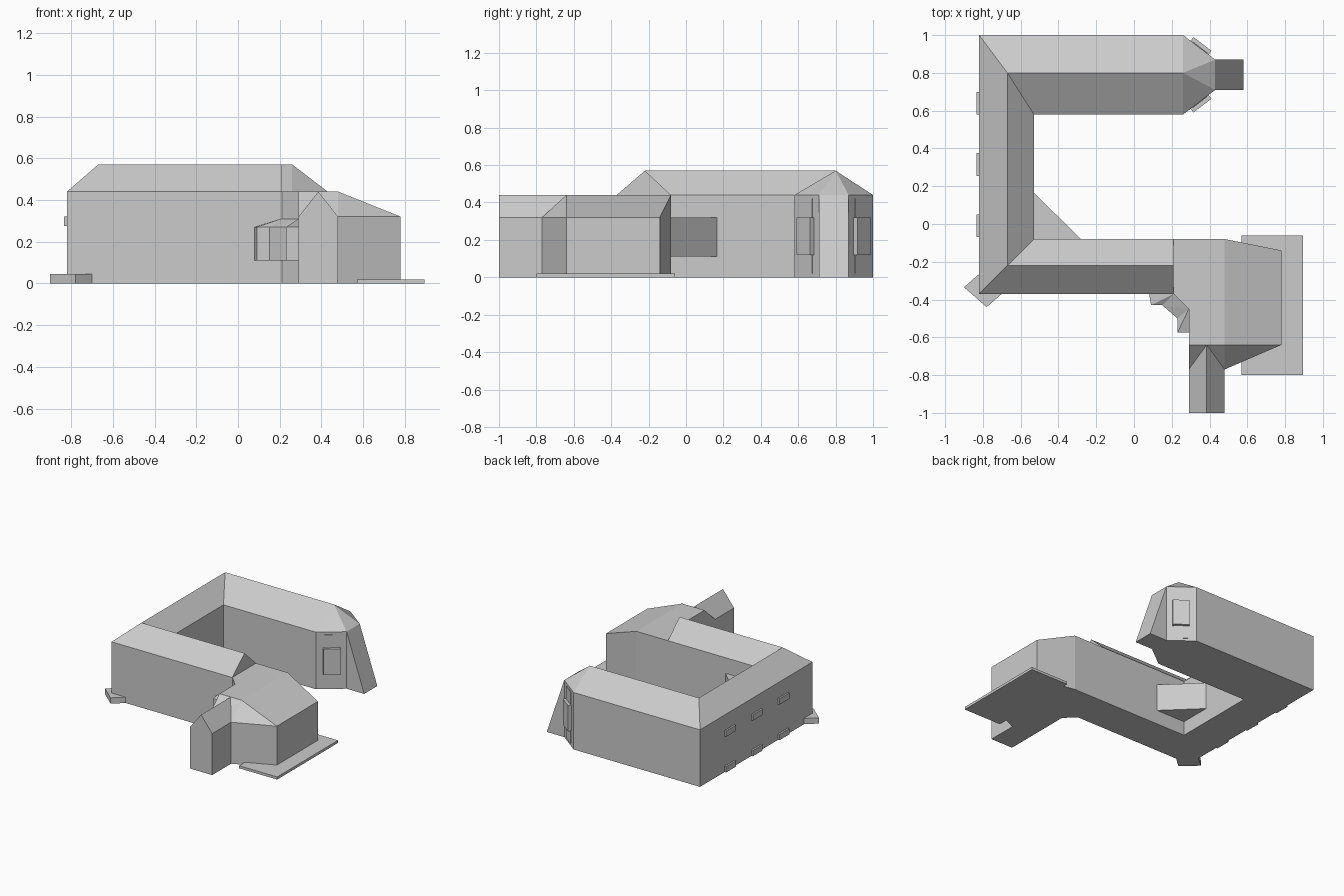
import bpy
import bmesh
from mathutils import Vector

cube = bpy.data.objects.get("Cube")
if cube:
    bpy.data.objects.remove(cube, do_unlink=True)

grey = bpy.data.materials.new("plain grey")
grey.use_nodes = True
grey.diffuse_color = (0.6, 0.6, 0.6, 1)
grey.node_tree.nodes["Principled BSDF"].inputs["Base Color"].default_value = (0.6, 0.6, 0.6, 1)

EAVE, RIDGE, LOW = 0.44, 0.57, 0.32


def finish(name, bm):
    bmesh.ops.recalc_face_normals(bm, faces=bm.faces)
    mesh = bpy.data.meshes.new(name)
    bm.to_mesh(mesh)
    bm.free()
    mesh.materials.append(grey)
    obj = bpy.data.objects.new(name, mesh)
    bpy.context.collection.objects.link(obj)
    return obj


def block(name, plan, top, bottom=0.0, extra=()):
    """Convex block over plan corners; a corner may carry its own top height."""
    bm = bmesh.new()
    for p in plan:
        bm.verts.new((p[0], p[1], bottom))
        bm.verts.new((p[0], p[1], p[2] if len(p) > 2 else top))
    for p in extra:
        bm.verts.new(p)
    res = bmesh.ops.convex_hull(bm, input=bm.verts)
    loose = {g for g in res["geom_interior"] + res["geom_unused"]
             if isinstance(g, bmesh.types.BMVert)}
    if loose:
        bmesh.ops.delete(bm, geom=list(loose), context='VERTS')
    bmesh.ops.dissolve_limit(bm, angle_limit=0.01, verts=bm.verts, edges=bm.edges)
    return finish(name, bm)


def rect(x0, x1, y0, y1):
    return [(x0, y0), (x1, y0), (x1, y1), (x0, y1)]


# Three wings: one gabled section swept round the courtyard (outer, ridge, inner)
stations = [
    ((0.21, -0.37), (0.21, -0.22), (0.21, -0.08)),
    ((-0.82, -0.37), (-0.67, -0.22), (-0.53, -0.08)),
    ((-0.82, 1.0), (-0.67, 0.8), (-0.53, 0.58)),
    ((0.26, 1.0), (0.26, 0.8), (0.26, 0.58)),
]
bm = bmesh.new()
rings = []
for o, r, i in stations:
    rings.append([bm.verts.new(v) for v in
                  ((*o, 0), (*o, EAVE), (*r, RIDGE), (*i, EAVE), (*i, 0))])
for a, b in zip(rings, rings[1:]):
    for k in range(5):
        n = (k + 1) % 5
        bm.faces.new((a[k], a[n], b[n], b[k]))
bm.faces.new(rings[0])
bm.faces.new(rings[-1])
finish("courtyard_wings", bm)

# Hipped, tapered end of the back wing with its sloping buttress
block("wing_nose", [(0.26, 0.58), (0.43, 0.71), (0.43, 0.87), (0.26, 1.0)],
      EAVE, extra=[(0.26, 0.8, RIDGE)])
block("buttress", [(0.43, 0.71), (0.43, 0.87), (0.58, 0.71, 0), (0.58, 0.87, 0)], EAVE)

# Bay windows on the two slanted walls of the tapered end
along = Vector((0.794, -0.607))
out = Vector((0.607, 0.794))
for side, mirrored in (("left", False), ("right", True)):
    for part, t0, t1, depth, z0, z1 in (("window_box", 0.05, 0.17, 0.025, 0.12, 0.32),
                                        ("window_panel", 0.06, 0.16, 0.004, 0.02, 0.42)):
        plan = []
        for t, d in ((t0, -0.01), (t1, -0.01), (t1, depth), (t0, depth)):
            p = Vector((0.26, 1.0)) + along * t + out * d
            plan.append((p.x, 1.58 - p.y if mirrored else p.y))
        block(f"{side}_{part}", plan, z1, z0)

# Front annex with a flat roof that falls away to the side and front
block("annex", [(0.29, -0.08), (0.48, -0.08), (0.78, -0.14, LOW), (0.78, -0.64, LOW),
                (0.48, -0.77, LOW), (0.29, -0.77, LOW)], EAVE,
      extra=[(0.29, -0.64, EAVE), (0.48, -0.64, EAVE)])
block("annex_link", [(0.21, -0.08), (0.21, -0.37), (0.29, -0.45), (0.29, -0.08)], EAVE)

# Gabled porch
block("porch", rect(0.29, 0.48, -1.0, -0.64), LOW,
      extra=[(0.385, -1.0, EAVE), (0.385, -0.64, EAVE)])

# Raised bay wrapped round the inside corner at the front
corner_a, corner_b = (0.21, -0.37, 0.31), (0.29, -0.45, 0.31)
block("bay_side", [(0.08, -0.37), (0.09, -0.43), (0.15, -0.43), corner_a], 0.27, 0.11)
block("bay_middle", [(0.15, -0.43), (0.23, -0.5), corner_b, corner_a], 0.27, 0.11)
block("bay_front", [(0.23, -0.5), (0.23, -0.575), (0.29, -0.575), corner_b], 0.27, 0.11)

# Triangular bay in the courtyard corner
block("courtyard_bay", [(-0.53, 0.165), (-0.53, -0.08), (-0.28, -0.08)], LOW, 0.11)

# Terrace and corner step
block("terrace", rect(0.57, 0.895, -0.8, -0.06), 0.02)
block("corner_step", [(-0.9, -0.335), (-0.78, -0.44), (-0.7, -0.37), (-0.82, -0.265)], 0.045)

# Two rows of small windows on the side wall
for y in (-0.01, 0.315, 0.64):
    for row, z in (("lower", 0.0), ("upper", 0.275)):
        block(f"{row}_side_window", rect(-0.833, -0.81, y - 0.06, y + 0.06), z + 0.045, z)
